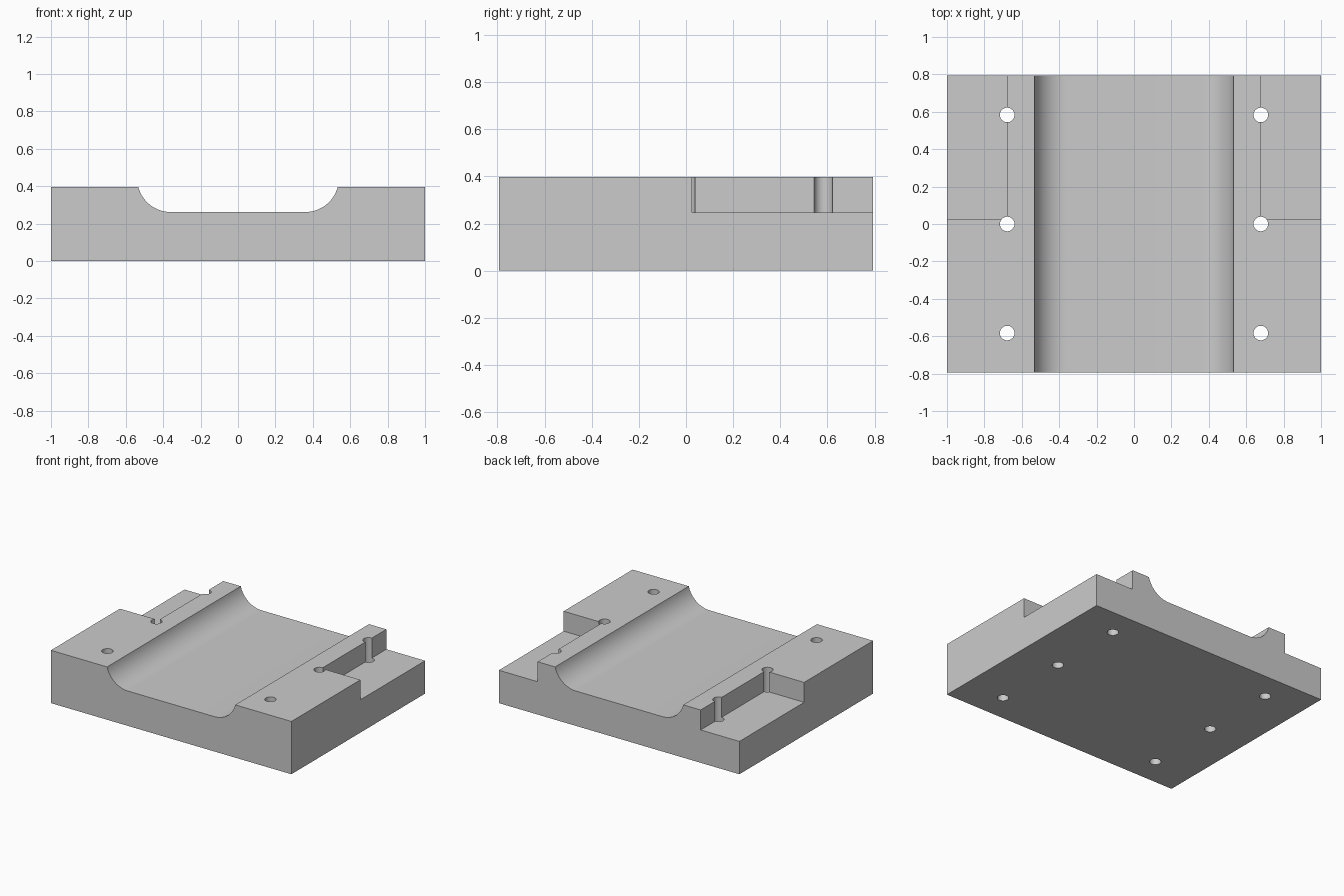
import bpy, bmesh, math
from mathutils import Matrix

if "Cube" in bpy.data.objects:
    bpy.data.objects.remove(bpy.data.objects["Cube"])

HALF_X, HALF_Y, TOP = 1.0, 0.794, 0.397
FLOOR, FLAT_X, LIP_X = 0.262, 0.36, 0.533
STEP_X, STEP_Y, STEP_Z = 0.678, 0.025, 0.247
HOLE_X, HOLE_Y, HOLE_R, SIDES = 0.678, 0.583, 0.039, 48

grey = bpy.data.materials.new("light grey")
grey.diffuse_color = (0.6, 0.6, 0.6, 1)
grey.use_nodes = True
grey.node_tree.nodes["Principled BSDF"].inputs["Base Color"].default_value = grey.diffuse_color


def to_object(name, bm):
    bmesh.ops.recalc_face_normals(bm, faces=bm.faces[:])
    mesh = bpy.data.meshes.new(name)
    bm.to_mesh(mesh)
    bm.free()
    mesh.materials.append(grey)
    obj = bpy.data.objects.new(name, mesh)
    bpy.context.collection.objects.link(obj)
    return obj


# Block profile with a round-cornered channel, extruded front to back
rise, run = TOP - FLOOR, LIP_X - FLAT_X
radius = (run ** 2 + rise ** 2) / (2 * rise)
sweep = math.atan2(run, radius - rise)
arc = [(FLAT_X + radius * math.sin(sweep * i / 20),
        FLOOR + radius * (1 - math.cos(sweep * i / 20))) for i in range(21)]
right = arc + [(HALF_X, TOP), (HALF_X, 0)]
profile = right + [(-x, z) for x, z in reversed(right)]
bm = bmesh.new()
face = bm.faces.new([bm.verts.new((x, -HALF_Y, z)) for x, z in profile])
extruded = bmesh.ops.extrude_face_region(bm, geom=[face])["geom"]
bmesh.ops.translate(bm, vec=(0, 2 * HALF_Y, 0),
                    verts=[v for v in extruded if isinstance(v, bmesh.types.BMVert)])
block = to_object("channel_block", bm)

# Cutter for the two rear corner steps
bm = bmesh.new()
for side in (-1, 1):
    size = (0.5, 1.0, 0.5)
    centre = (side * (STEP_X + 0.25), STEP_Y + 0.5, STEP_Z + 0.25)
    bmesh.ops.create_cube(bm, size=1, matrix=Matrix.Translation(centre) @ Matrix.Diagonal((*size, 1)))
steps = to_object("step_cutter", bm)

# Cutter for the six through holes
bm = bmesh.new()
for x in (-HOLE_X, HOLE_X):
    for y in (-HOLE_Y, 0, HOLE_Y):
        turn = Matrix.Rotation(math.pi / SIDES, 4, 'Z')
        bmesh.ops.create_cone(bm, cap_ends=True, segments=SIDES, radius1=HOLE_R, radius2=HOLE_R,
                              depth=1, matrix=Matrix.Translation((x, y, 0.2)) @ turn)
holes = to_object("hole_cutter", bm)

# Cut the block, then discard the cutters
bpy.context.view_layer.objects.active = block
block.select_set(True)
for cutter in (steps, holes):
    mod = block.modifiers.new("cut", 'BOOLEAN')
    mod.operation, mod.solver, mod.object = 'DIFFERENCE', 'EXACT', cutter
    bpy.ops.object.modifier_apply(modifier=mod.name)
    bpy.data.objects.remove(cutter)
bpy.ops.object.shade_smooth_by_angle(angle=math.radians(30))
